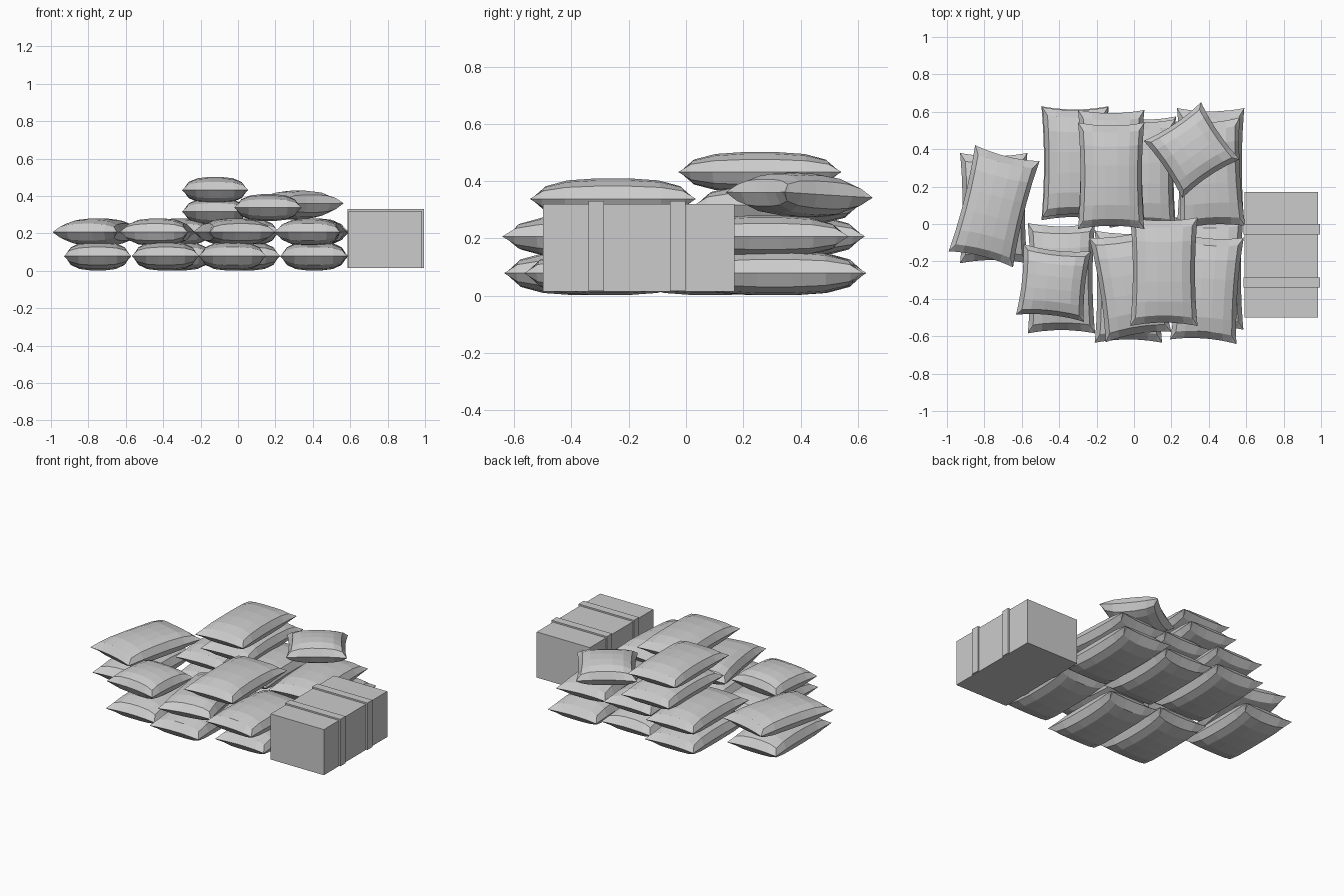
import bpy, bmesh
from math import radians
from mathutils import Matrix, Vector

if "Cube" in bpy.data.objects:
    bpy.data.objects.remove(bpy.data.objects["Cube"])

# Pillow profile: parameter along half width -> puffiness
STEPS = [-1, -0.86, -0.58, -0.2, 0.2, 0.58, 0.86, 1]
PUFF = {1: 0.0, 0.86: 0.62, 0.58: 0.9, 0.2: 1.0}


def finish(bm, name):
    bmesh.ops.recalc_face_normals(bm, faces=bm.faces)
    me = bpy.data.meshes.new(name)
    bm.to_mesh(me)
    bm.free()
    bpy.context.collection.objects.link(bpy.data.objects.new(name, me))


def sack(name, x, y, z, w=0.36, l=0.6, h=0.074, rot=0, tilt=0):
    """Closed stuffed sack with pinched corners and a seam around the middle."""
    bm = bmesh.new()
    n = len(STEPS)
    grid = {}
    for s in (1, -1):
        for i, u in enumerate(STEPS):
            for j, v in enumerate(STEPS):
                rim = i in (0, n - 1) or j in (0, n - 1)
                if rim and s < 0:
                    grid[s, i, j] = grid[1, i, j]
                    continue
                # edges bow inwards so the corners form ears
                px = u * (w / 2 - 0.014 * (1 - v * v))
                py = v * (l / 2 - 0.018 * (1 - u * u))
                pz = s * h * PUFF[abs(u)] * PUFF[abs(v)]
                grid[s, i, j] = bm.verts.new((px, py, pz))
    for s in (1, -1):
        for i in range(n - 1):
            for j in range(n - 1):
                q = [grid[s, i, j], grid[s, i + 1, j],
                     grid[s, i + 1, j + 1], grid[s, i, j + 1]]
                # corner cells: split so the two sides never share all four points
                if i in (0, n - 2) and j in (0, n - 2):
                    k = 0 if (i == 0) == (j == 0) else 1
                    tris = [(q[k], q[k + 1], q[k + 2]),
                            (q[k], q[k + 2], q[(k + 3) % 4])]
                    for t in tris:
                        bm.faces.new(t if s > 0 else t[::-1])
                else:
                    bm.faces.new(q if s > 0 else q[::-1])
    bm.transform(Matrix.Translation((x, y, z))
                 @ Matrix.Rotation(radians(rot), 4, 'Z')
                 @ Matrix.Rotation(radians(tilt), 4, 'X'))
    finish(bm, name)


def box(name, lo, hi):
    bm = bmesh.new()
    lo, hi = Vector(lo), Vector(hi)
    bmesh.ops.create_cube(bm, size=1)
    bm.transform(Matrix.Translation((lo + hi) / 2) @ Matrix.Diagonal((*(hi - lo), 1)))
    finish(bm, name)


# Bottom layer: left sack, back row, front row
for k, (x, y, l) in enumerate([(-0.75, 0.085, 0.59), (-0.315, 0.325, 0.61),
                               (0.045, 0.28, 0.59), (0.41, 0.31, 0.62),
                               (-0.388, -0.29, 0.59), (-0.03, -0.335, 0.6),
                               (0.405, -0.265, 0.6)]):
    sack(f"bottom_sack_{k + 1}", x, y, 0.079, l=l, h=0.077)

# Second layer, loosely turned
for k, (x, y, w, l, r) in enumerate([(-0.748, 0.095, 0.355, 0.585, -14),
                                     (-0.43, -0.315, 0.365, 0.38, -6),
                                     (-0.02, -0.325, 0.355, 0.565, 9),
                                     (0.39, -0.345, 0.355, 0.57, -4),
                                     (-0.315, 0.33, 0.35, 0.59, 0),
                                     (0.045, 0.27, 0.35, 0.58, 0),
                                     (0.405, 0.27, 0.35, 0.58, 3)]):
    sack(f"second_sack_{k + 1}", x, y, 0.207, w=w, l=l, h=0.073, rot=r)

# Upper sacks
sack("third_sack_front", 0.16, -0.255, 0.338, l=0.58, h=0.072)
sack("third_sack_back", -0.122, 0.32, 0.317, w=0.355, l=0.58, h=0.072)
sack("top_sack", -0.122, 0.258, 0.432, w=0.355, l=0.57, h=0.07)
sack("small_top_sack", 0.308, 0.395, 0.352, w=0.37, l=0.37, h=0.076, rot=34, tilt=-3)

# Strapped crate
box("crate", (0.592, -0.5, 0.015), (0.985, 0.17, 0.32))
for k, y in enumerate((-0.34, -0.055)):
    y2 = y + 0.054
    box(f"strap_top_{k + 1}", (0.586, y, 0.318), (0.995, y2, 0.33))
    box(f"strap_right_{k + 1}", (0.983, y, 0.016), (0.995, y2, 0.33))
    box(f"strap_left_{k + 1}", (0.586, y, 0.016), (0.594, y2, 0.33))
